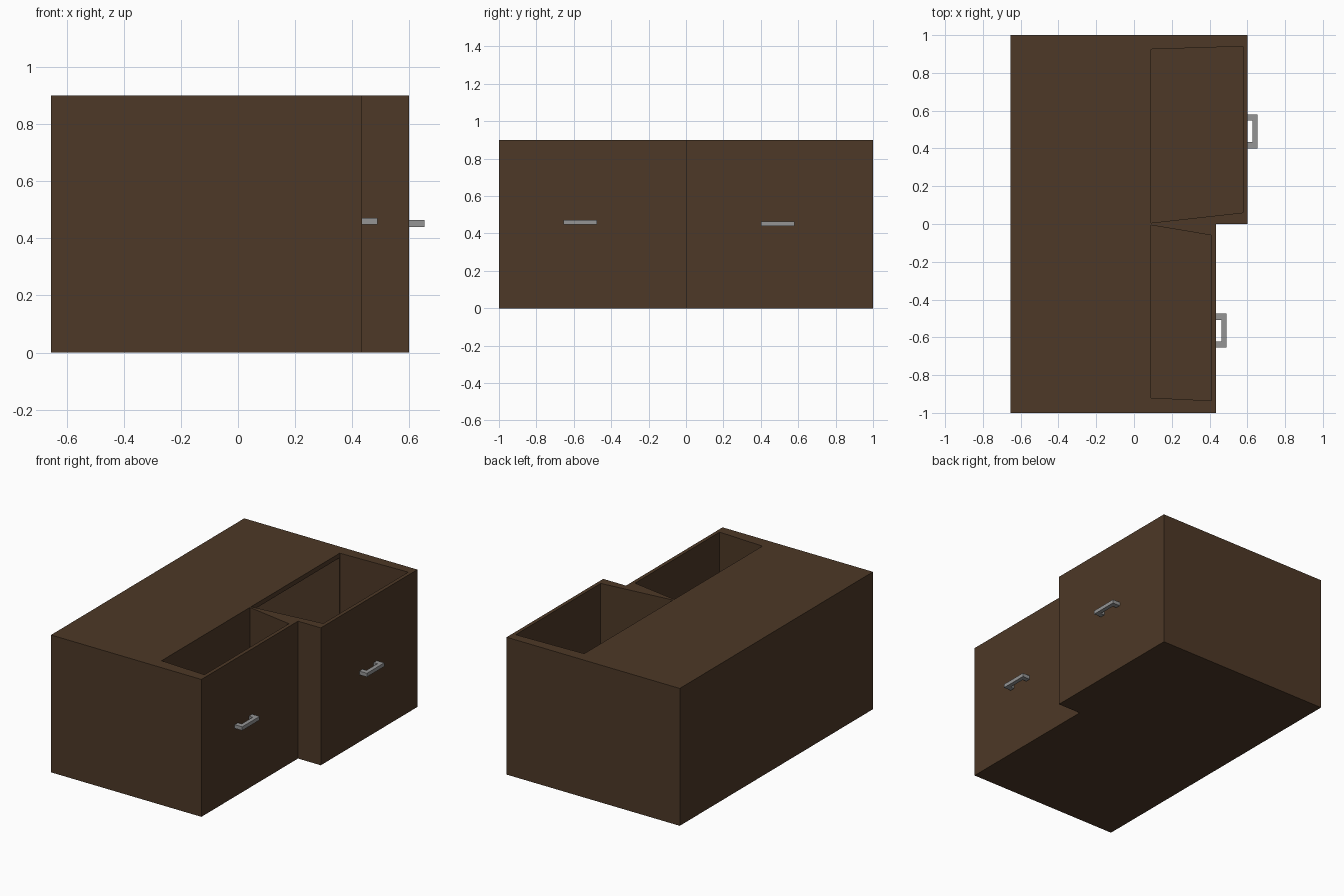
import bpy, bmesh

if "Cube" in bpy.data.objects:
    bpy.data.objects.remove(bpy.data.objects["Cube"])

def material(name, color):
    m = bpy.data.materials.new(name)
    m.diffuse_color = color
    m.use_nodes = True
    m.node_tree.nodes["Principled BSDF"].inputs["Base Color"].default_value = m.diffuse_color
    return m

wood = material("dark_wood", (0.075, 0.04, 0.02, 1))
metal = material("grey_metal", (0.3, 0.3, 0.3, 1))

def prism(name, outline, z0, z1, mat):
    """Extrude a counter-clockwise xy outline from z0 to z1."""
    bm = bmesh.new()
    face = bm.faces.new([bm.verts.new((x, y, z0)) for x, y in outline])
    ext = bmesh.ops.extrude_face_region(bm, geom=[face])["geom"]
    for v in ext:
        if isinstance(v, bmesh.types.BMVert):
            v.co.z = z1
    bmesh.ops.recalc_face_normals(bm, faces=bm.faces[:])
    mesh = bpy.data.meshes.new(name)
    bm.to_mesh(mesh)
    bm.free()
    ob = bpy.data.objects.new(name, mesh)
    bpy.context.collection.objects.link(ob)
    mesh.materials.append(mat)
    return ob

def cut(ob, cutter):
    cutter.hide_render = True
    mod = ob.modifiers.new("cut", "BOOLEAN")
    mod.operation = "DIFFERENCE"
    mod.solver = "EXACT"
    mod.object = cutter
    bpy.context.view_layer.objects.active = ob
    bpy.ops.object.modifier_apply(modifier=mod.name)
    bpy.data.objects.remove(cutter)

BACK, TOP_EDGE, LONG, SHORT = -0.655, 0.09, 0.60, 0.435

# cabinet with two drawers pulled out by different amounts
body = prism("cabinet_body", [(BACK, -1), (SHORT, -1), (SHORT, 0), (LONG, 0),
                              (LONG, 1), (BACK, 1)], 0, 0.9, wood)

# drawer openings, with tapering rims along the middle
cut(body, prism("long_drawer_space", [(TOP_EDGE, 0.006), (LONG - 0.024, 0.06),
    (LONG - 0.024, 0.94), (TOP_EDGE, 0.925)], 0.04, 1.0, wood))
cut(body, prism("short_drawer_space", [(TOP_EDGE, -0.92), (SHORT - 0.024, -0.935),
    (SHORT - 0.024, -0.06), (TOP_EDGE, -0.006)], 0.04, 1.0, wood))

# the long drawer runs back under the cabinet top
cut(body, prism("long_drawer_back_space", [(-0.6, 0.02), (TOP_EDGE + 0.01, 0.02),
    (TOP_EDGE + 0.01, 0.92), (-0.6, 0.92)], 0.04, 0.87, wood))

# U-shaped pull handles
def handle(name, x, y, z):
    h, t, d = 0.09, 0.033, 0.054
    prism(name, [(x, y - h), (x + d, y - h), (x + d, y + h), (x, y + h),
                 (x, y + h - t), (x + d - t * 0.8, y + h - t),
                 (x + d - t * 0.8, y - h + t), (x, y - h + t)],
          z - 0.012, z + 0.012, metal)

handle("long_drawer_handle", LONG, 0.49, 0.452)
handle("short_drawer_handle", SHORT, -0.565, 0.46)
